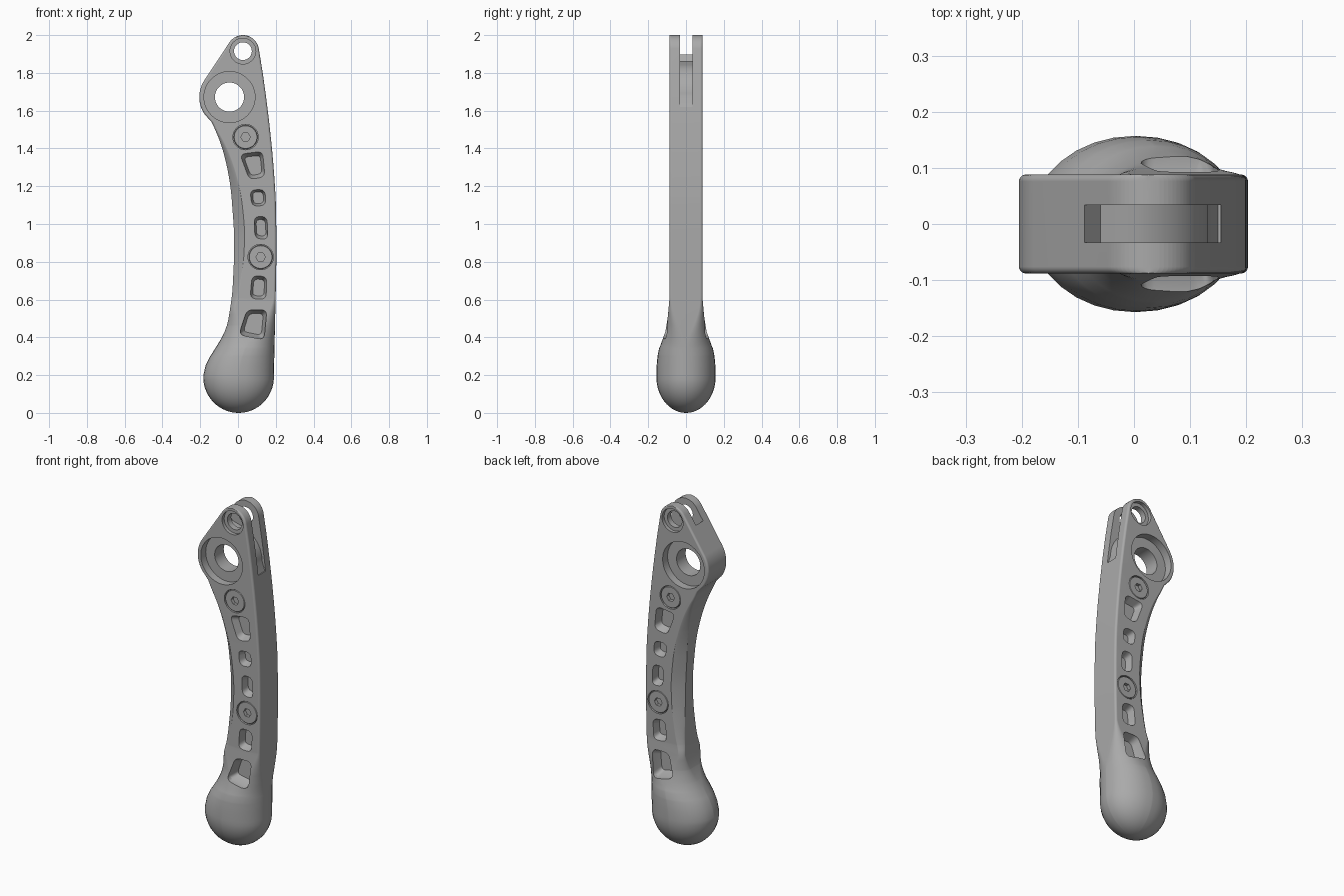
import bpy, bmesh, math
from math import sin, cos, pi, radians

if "Cube" in bpy.data.objects:
    bpy.data.objects.remove(bpy.data.objects["Cube"])

gray = bpy.data.materials.new("satin gray")
gray.use_nodes = True
gray.diffuse_color = (0.4, 0.4, 0.4, 1)
gray.node_tree.nodes["Principled BSDF"].inputs["Base Color"].default_value = (0.4, 0.4, 0.4, 1)

HALF = 0.088                      # half thickness of the plate
EYE = (0.026, 1.915, 0.085)       # upper eyelet: x, z, radius
BOSS = (-0.045, 1.672, 0.16)      # pivot boss


def loft(name, rings):
    """Skin closed rings of points and cap both ends."""
    bm = bmesh.new()
    loops = [[bm.verts.new(p) for p in ring] for ring in rings]
    for a, b in zip(loops, loops[1:]):
        for i in range(len(a)):
            j = (i + 1) % len(a)
            bm.faces.new((a[i], a[j], b[j], b[i]))
    bm.faces.new(loops[0][::-1])
    bm.faces.new(loops[-1])
    bmesh.ops.recalc_face_normals(bm, faces=bm.faces)
    mesh = bpy.data.meshes.new(name)
    bm.to_mesh(mesh)
    bm.free()
    mesh.materials.append(gray)
    obj = bpy.data.objects.new(name, mesh)
    bpy.context.collection.objects.link(obj)
    return obj


def cut(target, cutter):
    """Subtract the cutter and remove it."""
    mod = target.modifiers.new("cut", "BOOLEAN")
    mod.operation, mod.solver, mod.object = "DIFFERENCE", "EXACT", cutter
    bpy.context.view_layer.objects.active = target
    bpy.ops.object.modifier_apply(modifier=mod.name)
    bpy.data.objects.remove(cutter)


def turned(name, x, z, steps, n=40):
    """Round part along y, from (y, radius) steps."""
    return loft(name, [[(x + r * cos(2 * pi * i / n), y, z + r * sin(2 * pi * i / n))
                        for i in range(n)] for y, r in steps])


def arc(x, z, rx, rz, start, end, n):
    angles = [radians(start + (end - start) * i / n) for i in range(n + 1)]
    return [(z + rz * sin(a), x + rx * cos(a)) for a in angles]


def along(points, z):
    """Linear lookup in sorted (z, value) points."""
    if z <= points[0][0]:
        return points[0][1]
    for (z0, v0), (z1, v1) in zip(points, points[1:]):
        if z <= z1:
            return v0 + (v1 - v0) * (z - z0) / max(z1 - z0, 1e-9)
    return points[-1][1]


def smooth(points, z):
    """Rounded lookup, averaging over a short span."""
    return sum(along(points, z + d * 0.02) for d in (-2, -1, 0, 1, 2)) / 5


# Silhouette edges, bottom to top
left = arc(0.003, 0.19, 0.187, 0.19, 268, 178, 14)
left += [(0.25, -0.172), (0.3, -0.148), (0.35, -0.115), (0.4, -0.083), (0.465, -0.055),
         (0.63, -0.03), (0.81, -0.021), (0.97, -0.021), (1.18, -0.037), (1.28, -0.053),
         (1.38, -0.076), (1.47, -0.107), (1.54, -0.14)]
left += arc(*BOSS[:2], BOSS[2], BOSS[2], 215, 147, 14)
left += arc(*EYE[:2], EYE[2], EYE[2], 147, 92, 10)
right = arc(0.003, 0.19, 0.187, 0.19, 272, 362, 14)
right += [(0.39, 0.194), (0.6, 0.199), (0.8, 0.203), (0.97, 0.203), (1.13, 0.2),
          (1.27, 0.191), (1.4, 0.18), (1.54, 0.165), (1.67, 0.149), (1.8, 0.131)]
right += arc(*EYE[:2], EYE[2], EYE[2], 8, 88, 14)
depth = arc(0, 0.19, 0.157, 0.19, 272, 360, 14)
depth += [(0.26, 0.155), (0.33, 0.147), (0.36, 0.134), (0.44, 0.107), (0.51, 0.096),
          (0.6, HALF), (2, HALF)]


def section(z):
    """Rounded box section: ellipse at the knob, scooped left corners on the grip."""
    pick = smooth if 0.3 < z < 1.5 else along
    xl, xr, hy = pick(left, z), pick(right, z), along(depth, z)
    hw = (xr - xl) / 2
    t = min(max((0.62 - z) / 0.29, 0), 1)
    t = t * t * (3 - 2 * t)
    rx = min(0.012 + (0.98 * hw - 0.012) * t, 0.98 * hw)
    ry = 0.012 + (0.98 * hy - 0.012) * t if z > 0.3 else 0.98 * hy
    scoop = sin(pi * min(max((z - 0.42) / 1.12, 0), 1)) ** 0.8
    lx, ly, power = max(rx, 0.056 * scoop), max(ry, 0.055 * scoop), 1 + 0.9 * scoop * (1 - t)
    ring = []
    for sx, sy, start in ((1, 1, 0), (-1, 1, 90), (-1, -1, 180), (1, -1, 270)):
        cx, cy, p = (rx, ry, 1) if sx > 0 else (lx, ly, power)
        for i in range(9):
            a = radians(start + i * 11.25)
            x = (xr - cx if sx > 0 else xl + cx) + sx * cx * abs(cos(a)) ** p
            ring.append((x, sy * (hy - cy + cy * abs(sin(a)) ** p), z))
    return ring


# Lever body
levels = sorted([p[0] for p in left + right] + [0.22 + 0.03 * i for i in range(46)])
levels = [z for i, z in enumerate(levels) if i == 0 or z - levels[i - 1] > 1e-4]
body = loft("lever_body", [section(z) for z in levels])

# Slot between the two top ears, its floor following the boss
floor = [(x, z) for z, x in arc(*BOSS[:2], 0.178, 0.178, 80, 0, 12)]
slot = [(-0.3, 2.1), (-0.3, 1.9), (-0.09, 1.9), (-0.06, 1.86)] + floor
slot += [(0.15, 1.62), (0.3, 1.62), (0.3, 2.1)]
cut(body, loft("slot_cutter", [[(x, y, z) for x, z in slot] for y in (-0.033, 0.034)]))

# Stepped pivot and eyelet holes
for (x, z, _), wide, bore, web in ((BOSS, 0.135, 0.077, 0.042), (EYE, 0.068, 0.047, 0.068)):
    cut(body, turned("hole_cutter", x, z, [(-0.3, wide), (-web, wide), (-web, bore),
                                           (web, bore), (web, wide), (0.3, wide)], 56))


def rounded(corners, r, scale):
    """Polygon with rounded corners, shrunk about its centre."""
    cx = sum(c[0] for c in corners) / len(corners)
    cz = sum(c[1] for c in corners) / len(corners)
    out = []
    for i, (x, z) in enumerate(corners):
        ends = []
        for nx, nz in (corners[i - 1], corners[(i + 1) % len(corners)]):
            d = math.hypot(nx - x, nz - z)
            ends.append((x + (nx - x) * r / d, z + (nz - z) * r / d))
        (ax, az), (bx, bz) = ends
        for k in range(6):
            t = k / 5
            u, v, w = (1 - t) ** 2, 2 * t * (1 - t), t * t
            px, pz = u * ax + v * x + w * bx, u * az + v * z + w * bz
            out.append((cx + (px - cx) * scale, cz + (pz - cz) * scale))
    return out


# Lightening pockets with tapered walls, on both faces
pockets = [
    [(0.01, 1.37), (0.13, 1.385), (0.143, 1.25), (0.06, 1.235)],
    [(0.063, 1.18), (0.143, 1.183), (0.148, 1.098), (0.074, 1.093)],
    [(0.085, 1.04), (0.153, 1.04), (0.159, 0.918), (0.09, 0.923)],
    [(0.074, 0.727), (0.153, 0.722), (0.148, 0.6), (0.064, 0.605)],
    [(0.048, 0.546), (0.153, 0.546), (0.138, 0.387), (0.005, 0.414)],
]
for side in (-1, 1):
    for quad in pockets:
        rings = [[(x, side * y, z) for x, z in rounded(quad, 0.032, s)]
                 for y, s in ((0.3, 1), (HALF, 1), (0.045, 0.72))]
        cut(body, loft("pocket_cutter", rings))

# Flush screws with hex sockets, on both faces
parts = [body]
for side, face in ((-1, "front"), (1, "back")):
    for x, z, place in ((0.04, 1.46, "upper"), (0.12, 0.825, "lower")):
        cut(body, turned("seat_cutter", x, z, [(side * 0.3, 0.067), (side * 0.06, 0.067)]))
        screw = turned(f"{place}_{face}_screw", x, z,
                       [(side * 0.055, 0.063), (side * 0.083, 0.063), (side * 0.086, 0.06)])
        cut(screw, turned("hex_cutter", x, z, [(side * 0.3, 0.025), (side * 0.066, 0.025)], 6))
        parts.append(screw)

# Smooth shading with crisp edges
for obj in parts:
    bpy.ops.object.select_all(action="DESELECT")
    obj.select_set(True)
    bpy.context.view_layer.objects.active = obj
    bpy.ops.object.shade_smooth_by_angle(angle=radians(28))
    obj.modifiers.new("weighted_normals", "WEIGHTED_NORMAL").keep_sharp = True
